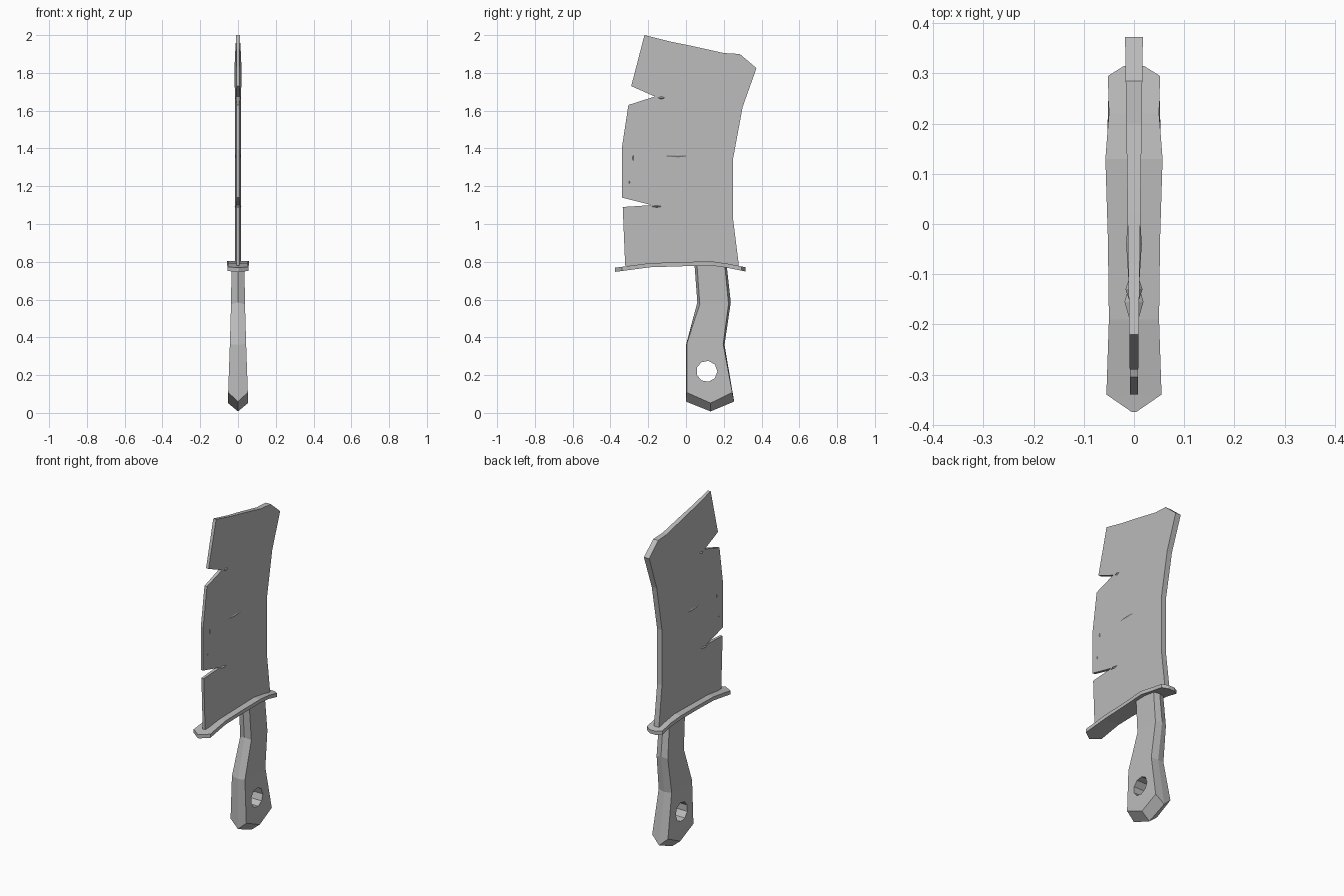
import bpy, bmesh
from mathutils import Matrix, Vector

cube = bpy.data.objects.get("Cube")
if cube:
    bpy.data.objects.remove(cube, do_unlink=True)

steel = bpy.data.materials.new("grey steel")
steel.use_nodes = True
GREY = (0.5, 0.5, 0.5, 1)
steel.diffuse_color = GREY
steel.node_tree.nodes["Principled BSDF"].inputs["Base Color"].default_value = GREY


def finish(name, bm):
    bmesh.ops.recalc_face_normals(bm, faces=bm.faces)
    mesh = bpy.data.meshes.new(name)
    bm.to_mesh(mesh)
    bm.free()
    mesh.materials.append(steel)
    obj = bpy.data.objects.new(name, mesh)
    bpy.context.collection.objects.link(obj)
    return obj


def bridge(bm, a, b):
    """Quads between two closed loops of equal length."""
    for i in range(len(a)):
        j = (i + 1) % len(a)
        bm.faces.new((a[i], a[j], b[j], b[i]))


def carve(target, cutter):
    mod = target.modifiers.new("cut", 'BOOLEAN')
    mod.operation, mod.solver, mod.object = 'DIFFERENCE', 'EXACT', cutter
    bpy.context.view_layer.objects.active = target
    bpy.ops.object.modifier_apply(modifier=mod.name)
    bpy.data.objects.remove(cutter, do_unlink=True)


def shard(name, centre, size):
    """Stretched octahedron used for ridges and chips."""
    bm = bmesh.new()
    place = Matrix.Translation(centre) @ Matrix.Diagonal((*size, 1))
    for axis in range(3):
        for sign in (-1, 1):
            v = Vector((0, 0, 0))
            v[axis] = sign
            bm.verts.new(place @ v)
    bmesh.ops.convex_hull(bm, input=bm.verts)
    return finish(name, bm)


# Blade: notched outline, thin at the edge and thicker at the spine
outline = [(-.22, 2), (-.08, 1.965), (.02, 1.945), (.2, 1.905), (.285, 1.9),
           (.373, 1.825), (.3, 1.62), (.25, 1.35), (.25, 1.02), (.28, .78),
           (-.322, .78), (-.335, 1.09), (-.18, 1.1), (-.34, 1.14),
           (-.34, 1.4), (-.305, 1.63), (-.165, 1.675), (-.29, 1.73)]
bm = bmesh.new()
sides = []
for s in (-1, 1):
    loop = [bm.verts.new((s * (.0125 + .014 * y), y, z)) for y, z in outline]
    bm.faces.new(loop)
    sides.append(loop)
bridge(bm, *sides)
blade = finish("blade", bm)

# Chips knocked out of the blade faces near the edge
for s in (-1, 1):
    for y, z, h in ((-.28, 1.35, .04), (-.3, 1.22, .02)):
        carve(blade, shard("chip", (s * .012, y, z), (.006, .008, h)))

# Raised creases running back from the notches and across the middle
shard("lower_notch_crease", (0, -.155, 1.093), (.019, .065, .012))
shard("upper_notch_crease", (0, -.13, 1.668), (.017, .05, .02))
shard("middle_crease", (0, -.04, 1.36), (.0155, .25, .035))

# Guard: bent plate with pointed ends; stations are y, half width, top height
stations = [(-.375, .004, .769), (-.34, .055, .773), (-.19, .05, .793),
            (-.03, .052, .798), (.13, .057, .803), (.22, .05, .79),
            (.295, .052, .775), (.315, .02, .771)]
bm = bmesh.new()
rings = [[bm.verts.new((x, y, z)) for x, z in
          ((-w, top), (w, top), (w, top - .022), (-w, top - .022))]
         for y, w, top in stations]
for a, b in zip(rings, rings[1:]):
    bridge(bm, a, b)
bm.faces.new(rings[0])
bm.faces.new(rings[-1])
finish("guard", bm)

# Handle: central ridge outline and inset flat sides, front and back per row
ridge = [(.045, .215, .785), (.06, .237, .585), (0, .204, .36), (0, .255, .06)]
flat = [(.058, .205, .785, .034), (.073, .225, .575, .037),
        (.004, .197, .365, .043), (.004, .245, .108, .052)]
bm = bmesh.new()
mid_f = [bm.verts.new((0, f, z)) for f, b, z in ridge]
mid_b = [bm.verts.new((0, b, z)) for f, b, z in ridge]
tip = bm.verts.new((0, .13, .008))
for s in (-1, 1):
    front = [bm.verts.new((s * w, f, z)) for f, b, z, w in flat]
    back = [bm.verts.new((s * w, b, z)) for f, b, z, w in flat]
    low = bm.verts.new((s * .053, .13, .052))
    for i in range(3):
        for p, q in ((mid_f, front), (front, back), (back, mid_b)):
            bm.faces.new((p[i], p[i + 1], q[i + 1], q[i]))
    bm.faces.new((mid_f[0], front[0], back[0], mid_b[0]))
    bm.faces.new((front[3], low, back[3]))
    bm.faces.new((mid_f[3], tip, low, front[3]))
    bm.faces.new((mid_b[3], tip, low, back[3]))
handle = finish("handle", bm)

# Hanging hole through the handle
bm = bmesh.new()
bmesh.ops.create_cone(bm, cap_ends=True, segments=9, radius1=.056, radius2=.056,
                      depth=.3, matrix=Matrix.Translation((0, .11, .22))
                      @ Matrix.Rotation(1.5708, 4, 'Y'))
carve(handle, finish("hole_cutter", bm))
